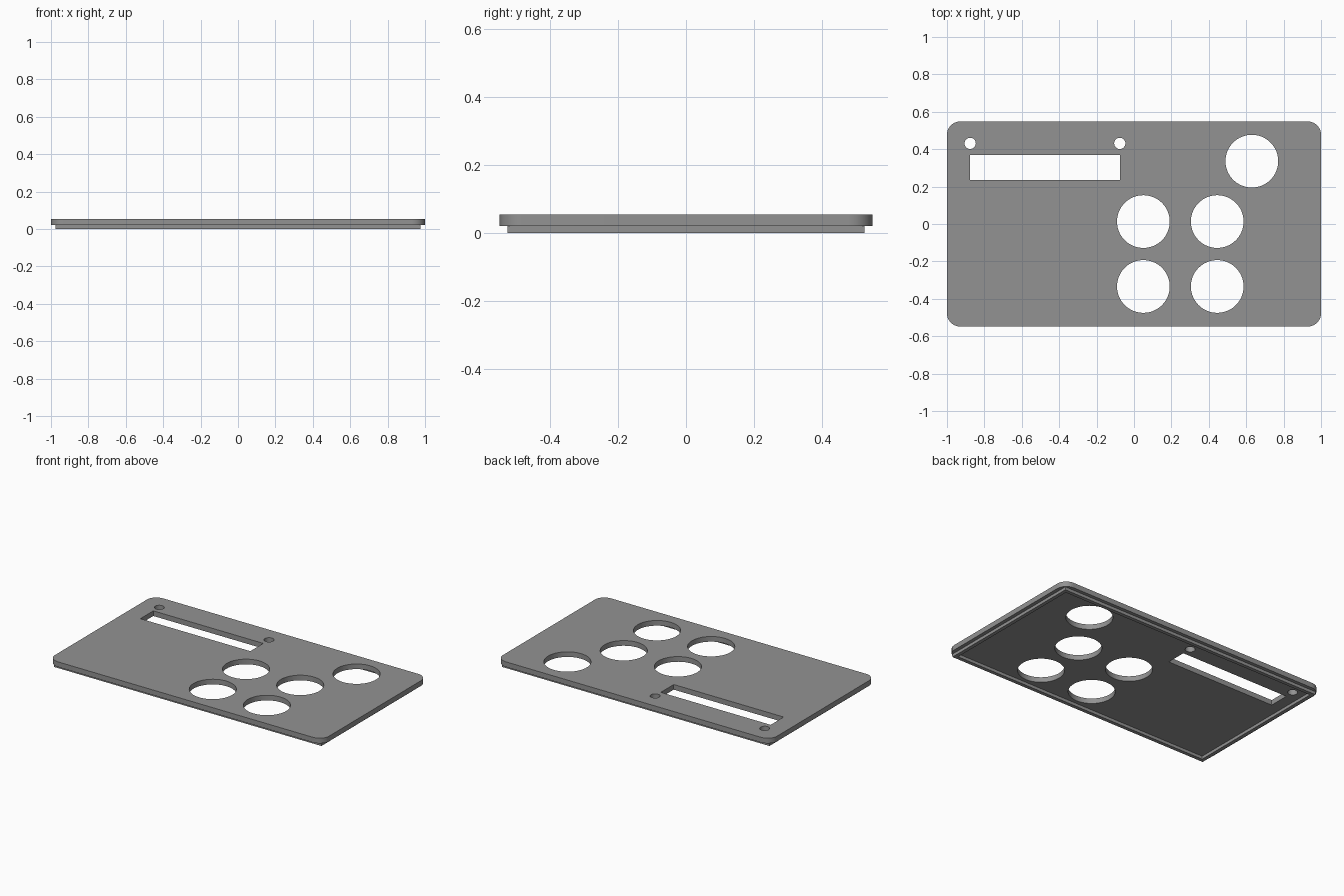
import bpy, bmesh, math

if "Cube" in bpy.data.objects:
    bpy.data.objects.remove(bpy.data.objects["Cube"])

grey = bpy.data.materials.new("plain_grey")
grey.diffuse_color = (0.29, 0.29, 0.29, 1)
grey.use_nodes = True
grey.node_tree.nodes["Principled BSDF"].inputs["Base Color"].default_value = grey.diffuse_color


def circle(cx, cy, r, n):
    return [(cx + r * math.cos(2 * math.pi * i / n),
             cy + r * math.sin(2 * math.pi * i / n)) for i in range(n)]


def rect(x0, x1, y0, y1):
    return [(x0, y0), (x1, y0), (x1, y1), (x0, y1)]


def rounded_rect(hx, hy, r, steps=12):
    pts = []
    for k, (sx, sy) in enumerate([(1, 1), (-1, 1), (-1, -1), (1, -1)]):
        for i in range(steps + 1):
            a = math.pi / 2 * (k + i / steps)
            pts.append((sx * (hx - r) + r * math.cos(a),
                        sy * (hy - r) + r * math.sin(a)))
    return pts


def slab(name, loops, z0, z1):
    """Extrude an outline with holes between two heights."""
    cu = bpy.data.curves.new(name, 'CURVE')
    cu.dimensions = '2D'
    cu.fill_mode = 'BOTH'
    cu.extrude = (z1 - z0) / 2
    for loop in loops:
        sp = cu.splines.new('POLY')
        sp.points.add(len(loop) - 1)
        for p, (x, y) in zip(sp.points, loop):
            p.co = (x, y, 0, 1)
        sp.use_cyclic_u = True
    ob = bpy.data.objects.new(name, cu)
    bpy.context.collection.objects.link(ob)
    bpy.ops.object.select_all(action='DESELECT')
    ob.select_set(True)
    bpy.context.view_layer.objects.active = ob
    bpy.ops.object.convert(target='MESH')
    ob = bpy.context.object
    # weld caps to walls and set the height
    bm = bmesh.new()
    bm.from_mesh(ob.data)
    bmesh.ops.remove_doubles(bm, verts=bm.verts, dist=1e-5)
    bmesh.ops.recalc_face_normals(bm, faces=bm.faces)
    bmesh.ops.translate(bm, verts=bm.verts, vec=(0, 0, (z0 + z1) / 2))
    bm.to_mesh(ob.data)
    bm.free()
    ob.data.materials.clear()
    ob.data.materials.append(grey)
    bpy.ops.object.shade_smooth_by_angle(angle=math.radians(30))
    return ob


# Cover plate with five button holes, a display slot and two screw holes
loops = [rounded_rect(1.0, 0.548, 0.07), rect(-0.877, -0.075, 0.235, 0.37)]
for x, y in [(0.05, 0.013), (0.445, 0.013), (0.05, -0.334),
             (0.445, -0.334), (0.63, 0.336)]:
    loops.append(circle(x, y, 0.141, 64))
for x in (-0.876, -0.076):
    loops.append(circle(x, 0.431, 0.03, 32))
slab("cover_plate", loops, 0.02, 0.054)

# Thin locating lip under the plate
ox, oy, t = 0.976, 0.525, 0.024
slab("locating_lip", [rect(-ox, ox, -oy, oy),
                      rect(-ox + t, ox - t, -oy + t, oy - t)], 0.0, 0.02)
